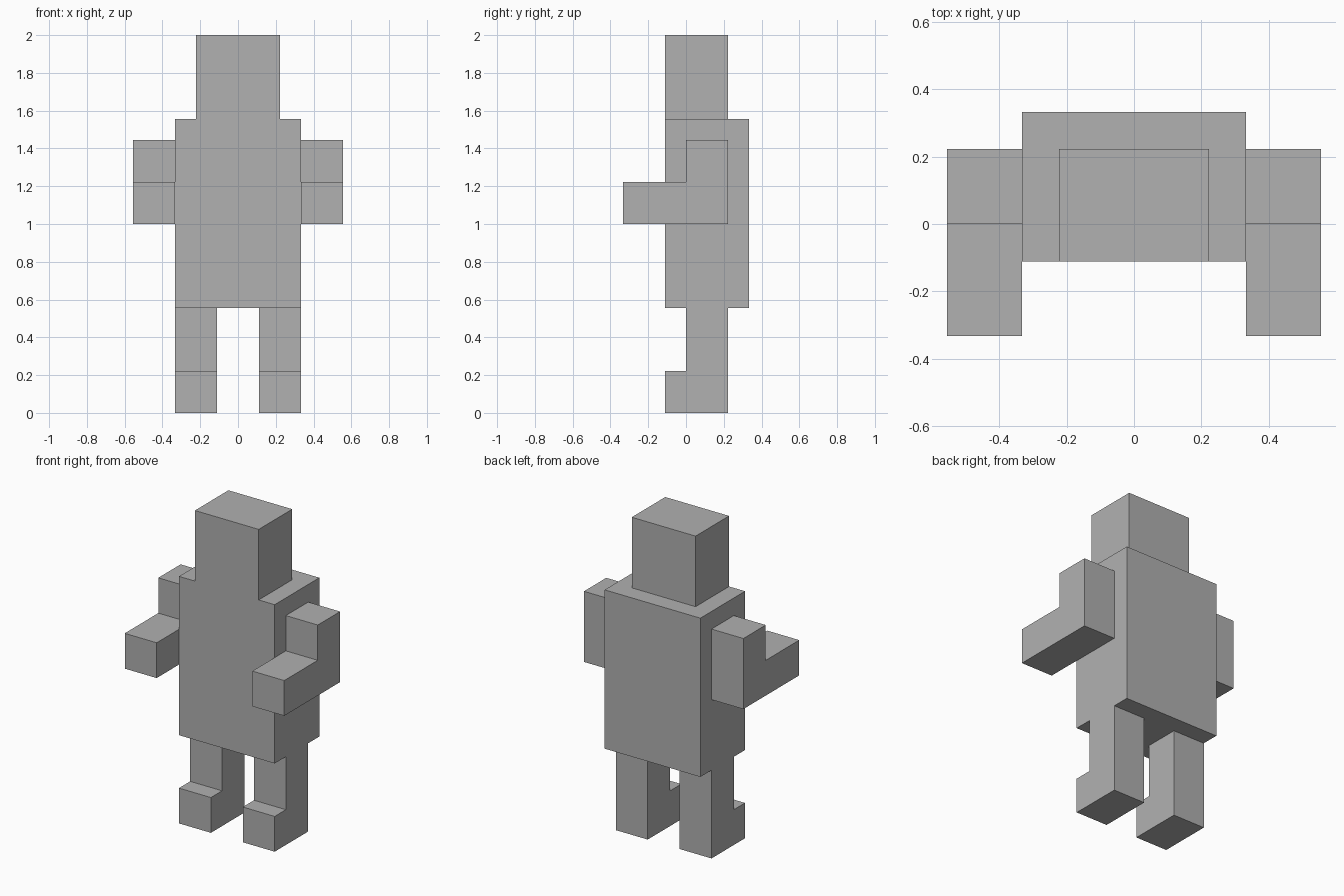
import bpy
import bmesh

UNIT = 1 / 9  # the figure is 18 blocks tall

cube = bpy.data.objects.get("Cube")
if cube:
    bpy.data.objects.remove(cube, do_unlink=True)

grey = bpy.data.materials.new("plain grey")
grey.use_nodes = True
colour = (0.44, 0.44, 0.44, 1)
grey.diffuse_color = colour
grey.node_tree.nodes["Principled BSDF"].inputs["Base Color"].default_value = colour


def extrude_profile(name, profile, x0, x1):
    """Sweep a side profile of (y, z) block positions from x0 to x1."""
    bm = bmesh.new()
    face = bm.faces.new([bm.verts.new((x0 * UNIT, y * UNIT, z * UNIT)) for y, z in profile])
    swept = bmesh.ops.extrude_face_region(bm, geom=[face])["geom"]
    verts = [v for v in swept if isinstance(v, bmesh.types.BMVert)]
    bmesh.ops.translate(bm, verts=verts, vec=((x1 - x0) * UNIT, 0, 0))
    bmesh.ops.recalc_face_normals(bm, faces=bm.faces)
    mesh = bpy.data.meshes.new(name)
    bm.to_mesh(mesh)
    bm.free()
    mesh.materials.append(grey)
    obj = bpy.data.objects.new(name, mesh)
    bpy.context.collection.objects.link(obj)
    return obj


def rectangle(y0, y1, z0, z1):
    return [(y0, z0), (y1, z0), (y1, z1), (y0, z1)]


def l_shape(toe, foot_top, base, top):
    """Upright two blocks deep with a lower part reaching forward to toe."""
    return [(toe, base), (2, base), (2, top), (0, top), (0, foot_top), (toe, foot_top)]


# Head and torso share a flush front
extrude_profile("head", rectangle(-1, 2, 14, 18), -2, 2)
extrude_profile("torso", rectangle(-1, 3, 5, 14), -3, 3)

# Bent arms and legs with feet, one on each side
for side, sign in (("left", 1), ("right", -1)):
    extrude_profile(side + "_arm", l_shape(-3, 11, 9, 13), sign * 3, sign * 5)
    extrude_profile(side + "_leg", l_shape(-1, 2, 0, 5), sign * 1, sign * 3)
